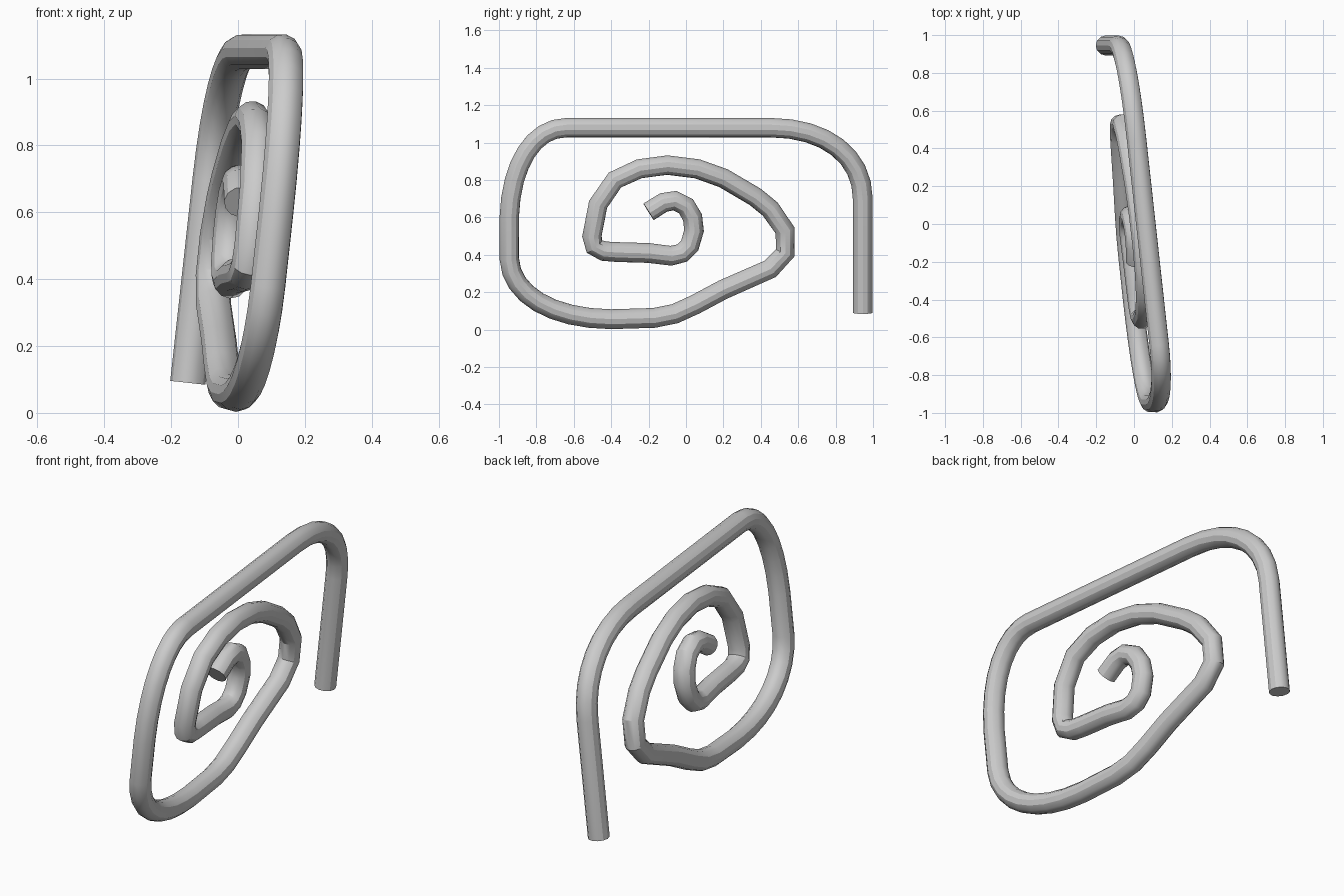
import bpy
from mathutils import Vector
from mathutils.geometry import interpolate_bezier

if "Cube" in bpy.data.objects:
    bpy.data.objects.remove(bpy.data.objects["Cube"])

RADIUS = 0.053


def corner(a, c, b, n=9):
    """Rounded corner from a to b around the sharp point c, in the (y, z) plane."""
    a, c, b = Vector((*a, 0)), Vector((*c, 0)), Vector((*b, 0))
    return [(p.x, p.y) for p in interpolate_bezier(a, a.lerp(c, 0.6), b.lerp(c, 0.6), b, n)]


# outer frame: back leg, top bar, front leg, bottom bar
path = [(0.945, 0.09)]
path += corner((0.945, 0.70), (0.945, 1.08), (0.45, 1.08))
path += corner((-0.64, 1.08), (-0.93, 1.08), (-0.945, 0.60))
path += corner((-0.945, 0.38), (-0.93, 0.06), (-0.40, 0.056))

# inner spiral, coarser and hand bent
spiral = [(-0.17, 0.063), (-0.06, 0.085), (0.05, 0.135), (0.20, 0.215), (0.45, 0.325),
          (0.53, 0.41), (0.53, 0.53), (0.45, 0.645), (0.37, 0.71), (0.20, 0.81),
          (0.06, 0.86), (-0.10, 0.88), (-0.25, 0.86), (-0.38, 0.80), (-0.47, 0.67),
          (-0.503, 0.50), (-0.49, 0.445), (-0.44, 0.42), (-0.37, 0.415), (-0.20, 0.41),
          (-0.08, 0.395), (-0.02, 0.41), (0.02, 0.45), (0.043, 0.53), (0.035, 0.60),
          (0.0, 0.66), (-0.06, 0.69), (-0.12, 0.68), (-0.20, 0.63)]


def lean(y, z, shift=0.0):
    """The whole wire lies in one slightly leaning plane."""
    return (-0.11 * y + 0.11 * z - 0.056 + shift, y, z)


points = [lean(y, z) for y, z in path]
points += [lean(y, z, -0.025 * i / len(spiral)) for i, (y, z) in enumerate(spiral)]

# bent wire
curve = bpy.data.curves.new("bent_wire", 'CURVE')
curve.dimensions = '3D'
curve.bevel_depth = RADIUS
curve.bevel_resolution = 4
curve.use_fill_caps = True
spline = curve.splines.new('POLY')
spline.points.add(len(points) - 1)
for sp, co in zip(spline.points, points):
    sp.co = (*co, 1)
wire = bpy.data.objects.new("bent_wire", curve)
bpy.context.collection.objects.link(wire)
bpy.context.view_layer.objects.active = wire
wire.select_set(True)
bpy.ops.object.convert(target='MESH')
bpy.ops.object.shade_smooth_by_angle()
